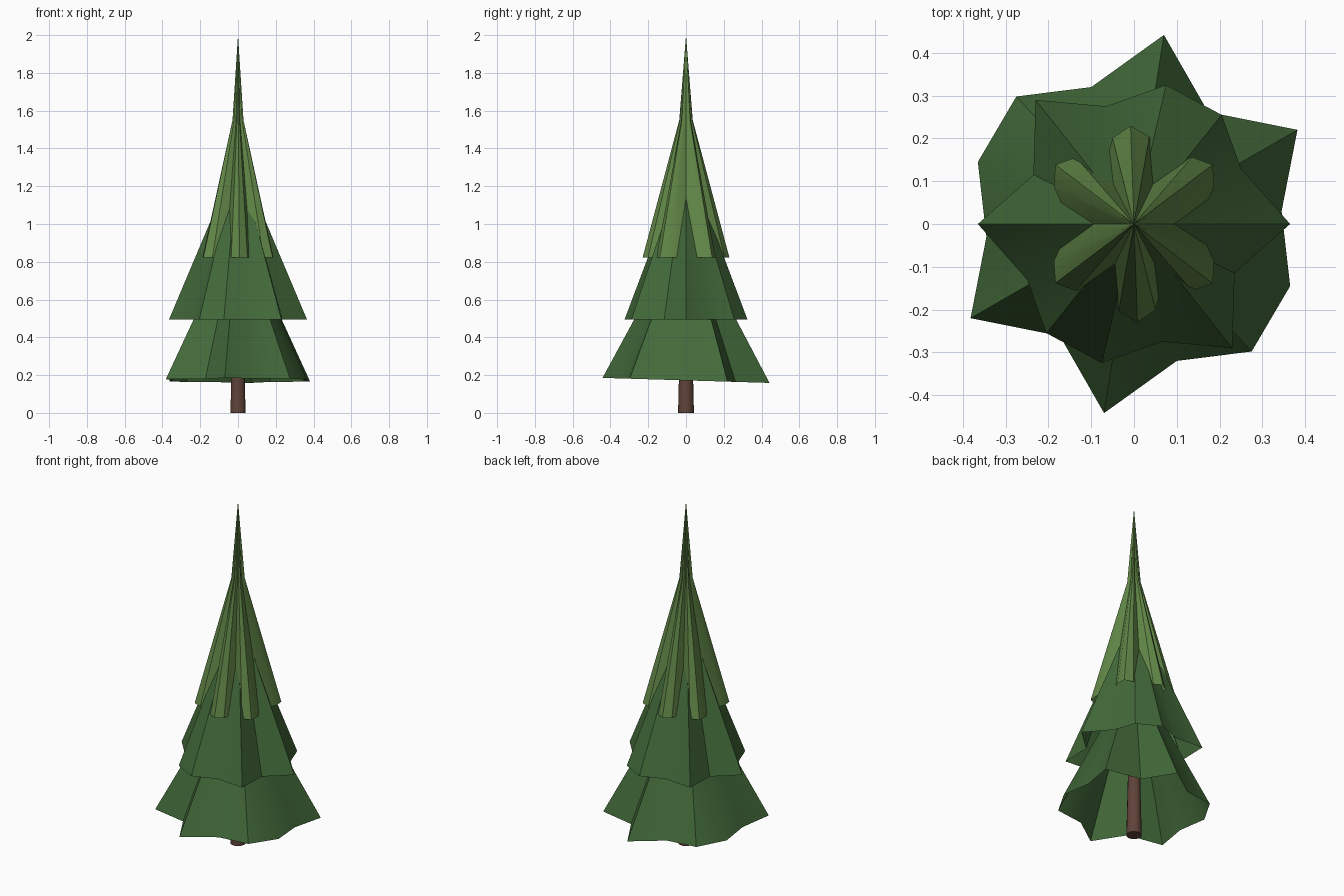
import bpy
import bmesh
from math import radians, sin, cos
from mathutils import Vector

cube = bpy.data.objects.get("Cube")
if cube:
    bpy.data.objects.remove(cube, do_unlink=True)


def make_material(name, rgb):
    mat = bpy.data.materials.new(name)
    mat.use_nodes = True
    mat.diffuse_color = (*rgb, 1)
    mat.node_tree.nodes["Principled BSDF"].inputs["Base Color"].default_value = (*rgb, 1)
    return mat


dark_green = make_material("dark green needles", (0.055, 0.142, 0.042))
light_green = make_material("light green needles", (0.122, 0.245, 0.064))
bark = make_material("brown bark", (0.115, 0.056, 0.041))


def finish(name, bm, mat, angle):
    bmesh.ops.recalc_face_normals(bm, faces=bm.faces)
    mesh = bpy.data.meshes.new(name)
    bm.to_mesh(mesh)
    bm.free()
    mesh.materials.append(mat)
    obj = bpy.data.objects.new(name, mesh)
    bpy.context.collection.objects.link(obj)
    bpy.ops.object.select_all(action="DESELECT")
    obj.select_set(True)
    bpy.context.view_layer.objects.active = obj
    bpy.ops.object.shade_smooth_by_angle(angle=radians(angle))
    return obj


def skirt(name, rings, apex, mat):
    """Open tent of stacked outlines that closes at an apex."""
    bm = bmesh.new()
    loops = [[bm.verts.new(p) for p in ring] for ring in rings]
    tip = bm.verts.new((0, 0, apex))
    n = len(loops[0])
    for i in range(n):
        j = (i + 1) % n
        for low, high in zip(loops, loops[1:]):
            bm.faces.new((low[i], low[j], high[j], high[i]))
        bm.faces.new((loops[-1][i], loops[-1][j], tip))
    return finish(name, bm, mat, 35)


def half_turn(points):
    """Complete an outline that repeats after half a turn."""
    return points + [(-x, -y) for x, y in points]


# Lower branches: ragged hem, slightly tilted
lower = half_turn([(0.345, 0.03), (0.382, 0.22), (0.173, 0.262), (0.07, 0.442),
                   (-0.10, 0.32), (-0.275, 0.298), (-0.365, 0.145)])
skirt("lower_branches", [[(x, y, 0.172 - 0.03 * y) for x, y in lower]], 1.0, dark_green)

# Middle branches: level hem
middle = half_turn([(0.365, 0), (0.25, 0.13), (0.205, 0.255), (0.075, 0.325),
                    (-0.065, 0.275), (-0.23, 0.29), (-0.235, 0.115)])
skirt("middle_branches", [[(x, y, 0.495) for x, y in middle]], 1.36, dark_green)

# Top branches: six folded lobes that narrow into a spire
lobes = [37, 92, 143, 217, 272, 323]
profile = []
for i, a in enumerate(lobes):
    following = lobes[(i + 1) % 6] + (360 if i == 5 else 0)
    profile += [(a - 12, 0.207), (a, 0.23), (a + 12, 0.207), ((a + following) / 2, 0.148)]


def lobe_ring(scale, z):
    return [Vector((r * scale * cos(radians(a)), r * scale * sin(radians(a)), z))
            for a, r in profile]


skirt("top_branches", [lobe_ring(1, 0.822), lobe_ring(0.155, 1.55)], 2.0, light_green)

# Trunk
bm = bmesh.new()
bmesh.ops.create_cone(bm, cap_ends=True, segments=10, radius1=0.042, radius2=0.022, depth=0.85)
bmesh.ops.translate(bm, verts=bm.verts, vec=(0, 0, 0.425))
finish("trunk", bm, bark, 40)
